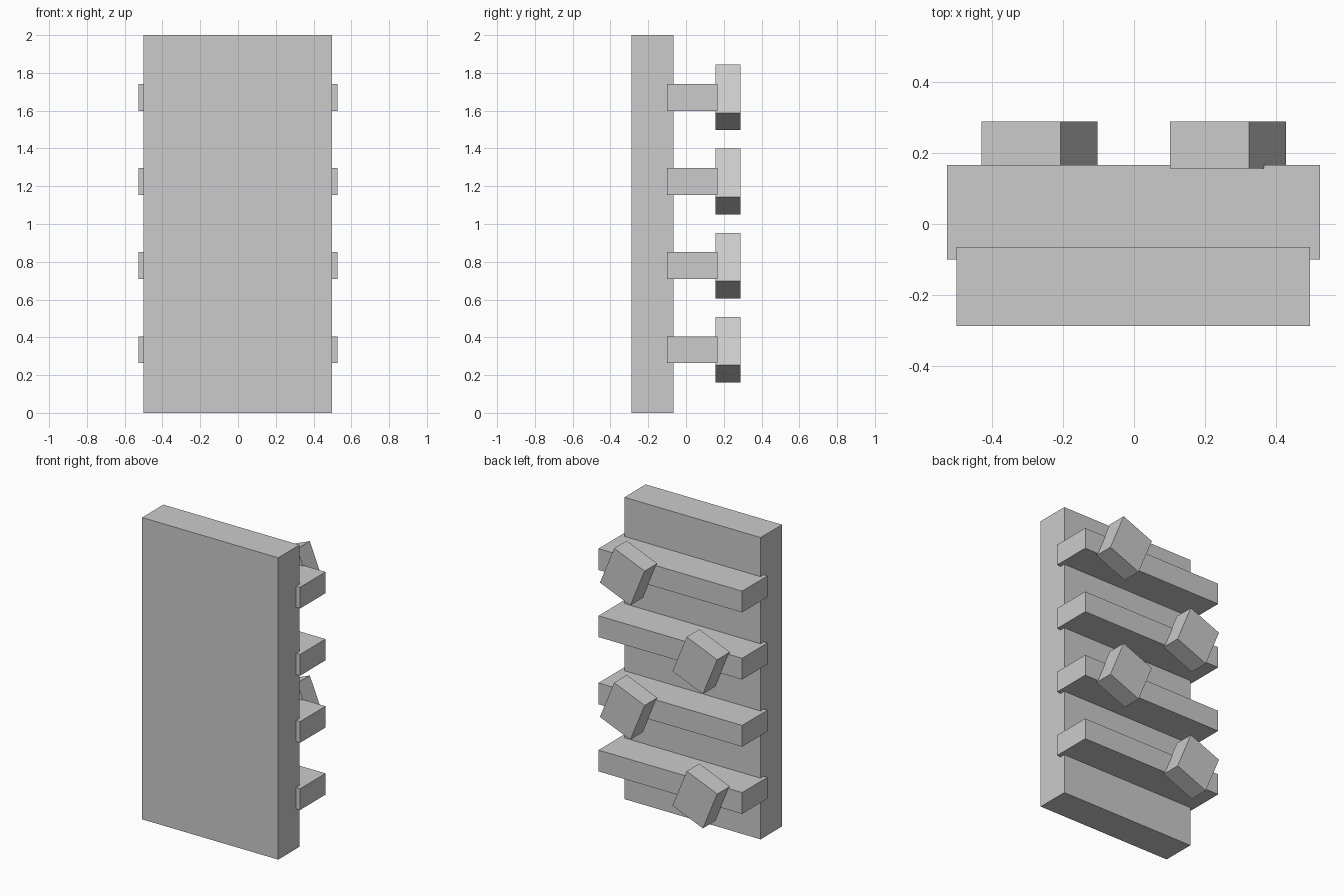
import bpy
from math import radians

if "Cube" in bpy.data.objects:
    bpy.data.objects.remove(bpy.data.objects["Cube"])


def box(name, center, size, tilt=0.0):
    """Flat-faced box, optionally tilted about the y axis (degrees)."""
    bpy.ops.mesh.primitive_cube_add(size=1, location=center, rotation=(0, radians(tilt), 0))
    ob = bpy.context.object
    ob.name = name
    ob.scale = size
    return ob


# Upright backing panel
box("panel", (-0.002, -0.177, 1.0), (0.998, 0.223, 2.0))

# Horizontal rails, each with a tilted block on alternating sides
for i in range(4):
    z = 0.335 + i * 0.445
    box(f"rail_{i + 1}", (-0.001, 0.033, z), (1.053, 0.266, 0.141))
    x = 0.265 if i % 2 else -0.267
    box(f"tilted_block_{i + 1}", (x, 0.223, z), (0.241, 0.132, 0.276), -22.3)
